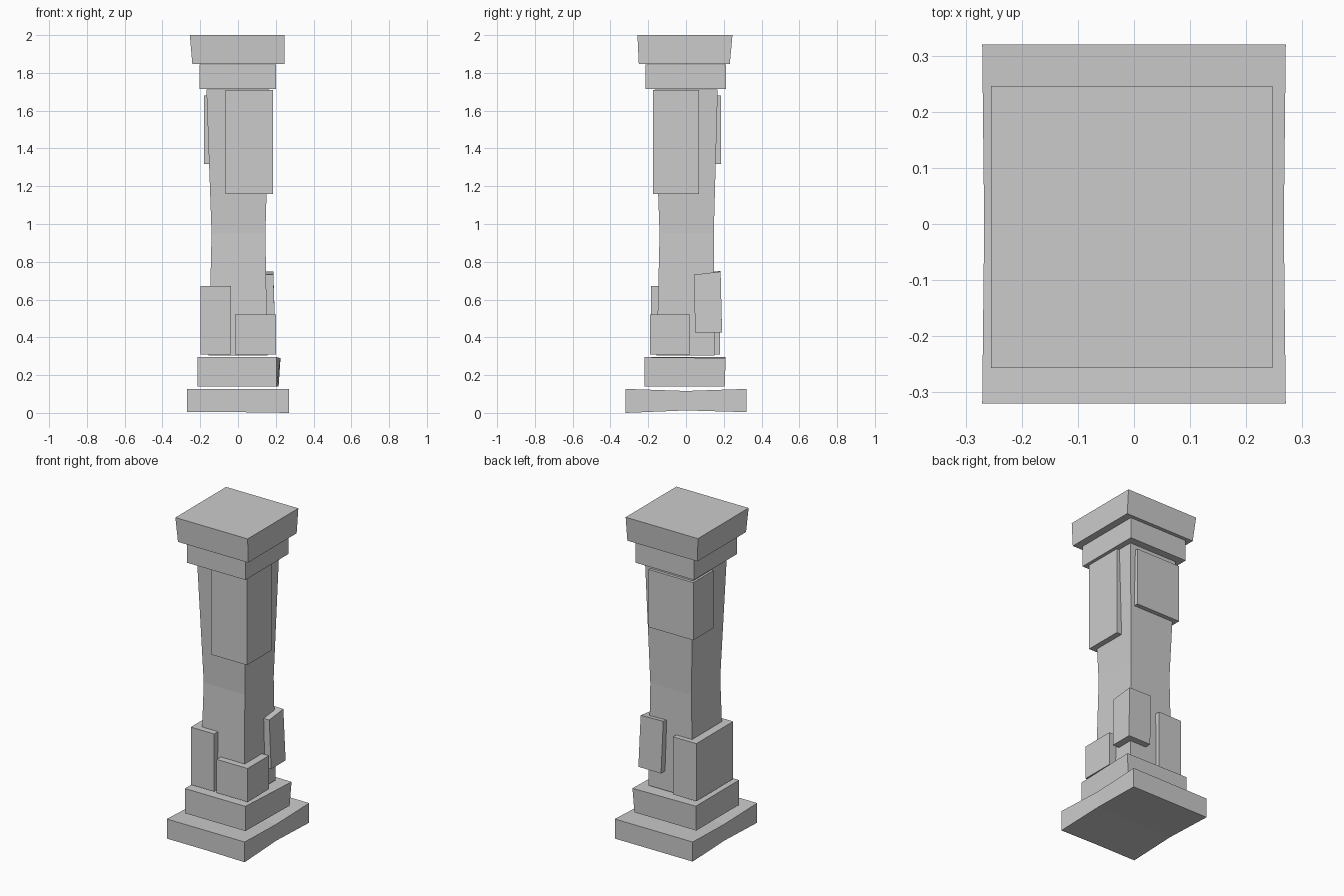
import bpy, bmesh
from mathutils import Matrix, Vector

if "Cube" in bpy.data.objects:
    bpy.data.objects.remove(bpy.data.objects["Cube"])


def loft(name, rings, tilt=(0, 0), nudges=None):
    """Closed four-sided block through rings of (x0, x1, y0, y1, z)."""
    bm = bmesh.new()
    loops = []
    for x0, x1, y0, y1, z in rings:
        loops.append([bm.verts.new(c) for c in
                      ((x0, y0, z), (x1, y0, z), (x1, y1, z), (x0, y1, z))])
    for (ring, corner), offset in (nudges or {}).items():
        loops[ring][corner].co += Vector(offset)
    for a, b in zip(loops, loops[1:]):
        for i in range(4):
            j = (i + 1) % 4
            bm.faces.new((a[i], a[j], b[j], b[i]))
    bm.faces.new(loops[0][::-1])
    bm.faces.new(loops[-1])
    # lean the block slightly about its own centre
    centre = sum((v.co for v in bm.verts), Vector()) / len(bm.verts)
    rot = Matrix.Rotation(tilt[0], 3, 'X') @ Matrix.Rotation(tilt[1], 3, 'Y')
    bmesh.ops.rotate(bm, verts=bm.verts, cent=centre, matrix=rot)
    return finish(name, bm)


def finish(name, bm):
    bmesh.ops.recalc_face_normals(bm, faces=bm.faces)
    mesh = bpy.data.meshes.new(name)
    bm.to_mesh(mesh)
    bm.free()
    obj = bpy.data.objects.new(name, mesh)
    bpy.context.collection.objects.link(obj)
    return obj


def box(name, x0, x1, y0, y1, z0, z1, **kw):
    return loft(name, [(x0, x1, y0, y1, z0), (x0, x1, y0, y1, z1)], **kw)


# base plate, hand-cut with a slight dip across the middle
bm = bmesh.new()
bmesh.ops.create_cube(bm, size=1)
bmesh.ops.subdivide_edges(bm, edges=bm.edges[:], cuts=1, use_grid_fill=True)
for v in bm.verts:
    x, y, z = v.co
    mid = abs(y) < 0.01
    top, bottom = (0.116, 0.013) if mid else (0.127, 0.004)
    if not mid and x > 0.1 and y < 0:
        bottom = 0.0
    v.co = (x * (0.534 if mid else 0.541), y * 0.64,
            top if z > 0.1 else bottom if z < -0.1 else 0.065)
finish("base_plate", bm)

# upper plinth, with its back right corner flaring out
loft("plinth", [(-0.215, 0.205, -0.22, 0.205, 0.14),
                (-0.215, 0.205, -0.22, 0.21, 0.295)],
     nudges={(0, 2): (0.01, 0, 0), (1, 2): (0.02, 0, -0.005)})

# waisted shaft
loft("shaft", [(-0.155, 0.155, -0.155, 0.152, 0.305),
               (-0.14, 0.145, -0.14, 0.147, 0.95),
               (-0.167, 0.167, -0.167, 0.168, 1.712)])

# neck block and flared cap
box("neck", -0.205, 0.202, -0.215, 0.213, 1.714, 1.845)
loft("cap", [(-0.242, 0.245, -0.25, 0.232, 1.848),
             (-0.255, 0.247, -0.257, 0.246, 2.0)])

# stone facings wrapped around the shaft corners
box("upper_front_facing", -0.065, 0.186, -0.176, 0.07, 1.16, 1.71)
box("upper_back_facing", -0.18, 0.13, -0.015, 0.185, 1.318, 1.68)
box("lower_left_facing", -0.198, -0.036, -0.185, 0.18, 0.31, 0.672)
box("lower_front_facing", -0.015, 0.2, -0.19, 0.022, 0.31, 0.52)
loft("lower_back_facing", [(0.04, 0.197, 0.048, 0.191, 0.425),
                           (0.03, 0.187, 0.043, 0.183, 0.74)],
     nudges={(1, 0): (0, 0, -0.008), (1, 1): (0, 0, -0.008),
             (1, 2): (0, 0, 0.008), (1, 3): (0, 0, 0.012)})
